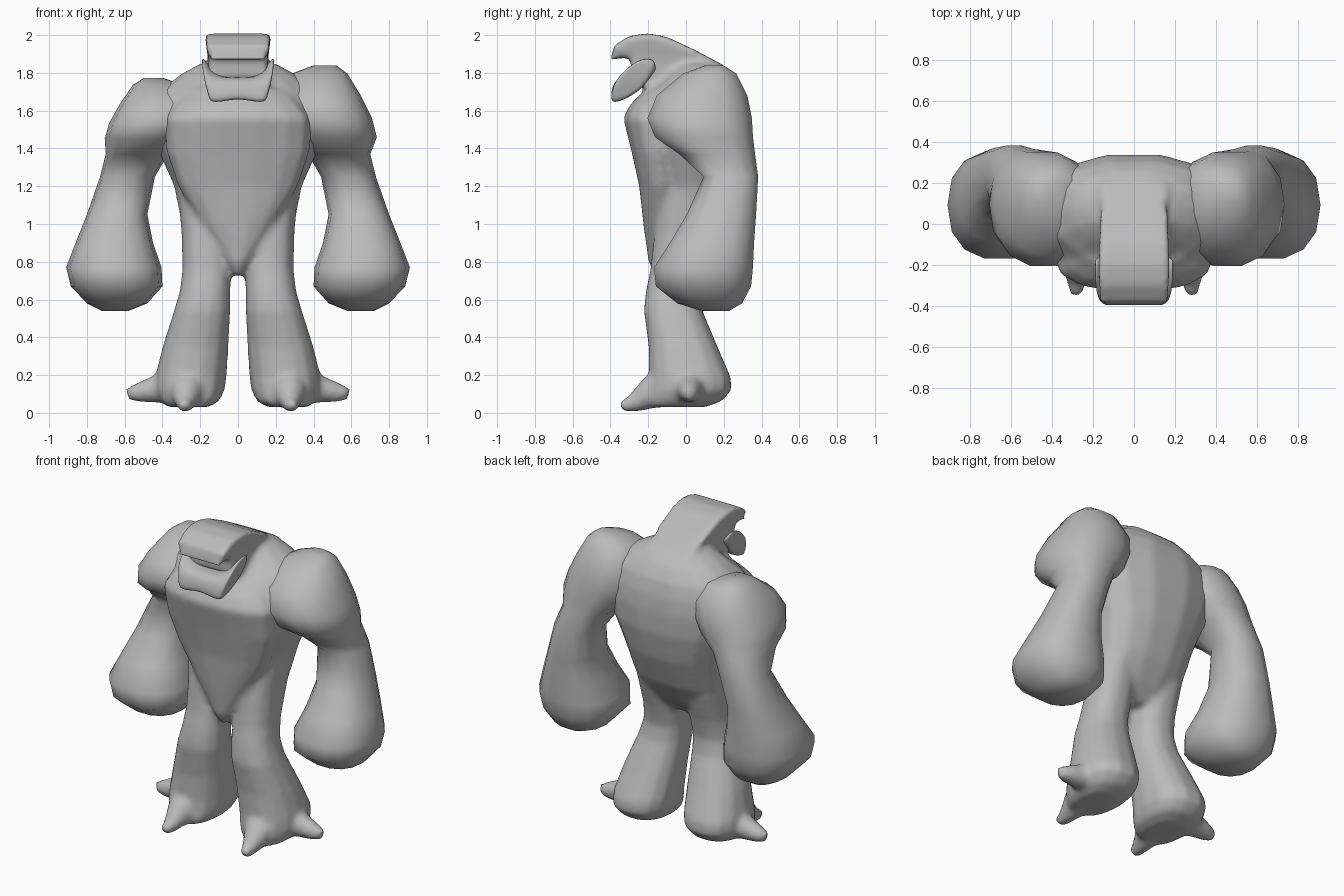
import bpy, bmesh, math
from mathutils import Vector

if "Cube" in bpy.data.objects:
    bpy.data.objects.remove(bpy.data.objects["Cube"])

stone = bpy.data.materials.new("stone_grey")
stone.use_nodes = True
GREY = (0.5, 0.5, 0.5, 1)
stone.diffuse_color = GREY
stone.node_tree.nodes["Principled BSDF"].inputs["Base Color"].default_value = GREY


def loft(bm, rings):
    """Skin a list of equal-length closed rings and cap both ends."""
    rows = [[bm.verts.new(p) for p in ring] for ring in rings]
    n = len(rows[0])
    for a, b in zip(rows, rows[1:]):
        for i in range(n):
            j = (i + 1) % n
            bm.faces.new((a[i], a[j], b[j], b[i]))
    bm.faces.new(rows[0][::-1])
    bm.faces.new(rows[-1])


def oval(x0, x1, y0, y1, z, sides=14, power=0.85):
    """Horizontal rounded ring filling the given extents."""
    def bend(v):
        return math.copysign(abs(v) ** power, v)
    ring = []
    for i in range(sides):
        a = math.tau * i / sides
        ring.append(((x0 + x1) / 2 + bend(math.cos(a)) * (x1 - x0) / 2,
                     (y0 + y1) / 2 + bend(math.sin(a)) * (y1 - y0) / 2, z))
    return ring


def claw(bm, stations):
    """Tapered toe along a path of (point, radius)."""
    axis = (Vector(stations[-1][0]) - Vector(stations[0][0])).normalized()
    side = axis.cross(Vector((0, 0, 1))).normalized()
    up = side.cross(axis)
    rings = []
    for point, r in stations:
        angles = [math.tau * i / 10 for i in range(10)]
        rings.append([Vector(point) + r * (math.cos(a) * side + math.sin(a) * up) for a in angles])
    loft(bm, rings)


def finish(bm, name):
    bmesh.ops.recalc_face_normals(bm, faces=bm.faces[:])
    mesh = bpy.data.meshes.new(name)
    bm.to_mesh(mesh)
    bm.free()
    mesh.materials.append(stone)
    for p in mesh.polygons:
        p.use_smooth = True
    ob = bpy.data.objects.new(name, mesh)
    bpy.context.collection.objects.link(ob)
    return ob


# Body: torso, chest wedge, legs, toes and head fused into one skin
body = bmesh.new()

# Torso rings: half width, front, back, height
torso = [(.20, -.10, .05, .77), (.27, -.13, .13, .86), (.30, -.14, .22, 1.0),
         (.34, -.17, .30, 1.2), (.42, -.22, .34, 1.38), (.47, -.27, .345, 1.52),
         (.46, -.25, .335, 1.62), (.41, -.19, .31, 1.71), (.31, -.11, .26, 1.79),
         (.20, -.05, .19, 1.85)]
loft(body, [oval(-w, w, f, b, z) for w, f, b, z in torso])

# Chest wedge tapering to a point between the legs
chest = [(.02, -.17, -.05, .73), (.07, -.20, 0, .80), (.19, -.225, 0, .98),
         (.32, -.25, 0, 1.2), (.38, -.29, 0, 1.38), (.39, -.335, 0, 1.56),
         (.34, -.30, 0, 1.63), (.25, -.21, 0, 1.72)]
loft(body, [oval(-w, w, f, b, z) for w, f, b, z in chest])

# Leg rings: inner, outer, front, back, height
leg = [(.12, .32, -.12, .18, 1.2), (.04, .30, -.17, .16, .95), (.035, .295, -.19, .10, .76),
       (.04, .31, -.215, .075, .64), (.04, .34, -.225, .09, .54), (.05, .40, -.20, .17, .35),
       (.06, .44, -.20, .24, .19), (.07, .44, -.21, .245, .12), (.10, .41, -.22, .19, .06),
       (.16, .37, -.20, .10, .03)]
for s in (1, -1):
    loft(body, [oval(s * i, s * o, f, b, z) for i, o, f, b, z in leg])
    claw(body, [((s * .26, -.08, .15), .12), ((s * .275, -.20, .10), .085),
                ((s * .28, -.28, .05), .05), ((s * .285, -.345, .03), .03)])
    claw(body, [((s * .36, .02, .14), .09), ((s * .46, .02, .12), .07),
                ((s * .54, .02, .105), .05), ((s * .59, .02, .10), .03)])

# Head: side profile with overhanging brow, extruded across
profile = [(.24, 1.78), (.20, 1.84), (.05, 1.92), (-.10, 1.99), (-.20, 2.01), (-.30, 1.995),
           (-.38, 1.945), (-.40, 1.87), (-.29, 1.885), (-.29, 1.78), (-.22, 1.72),
           (-.05, 1.62), (.15, 1.62)]


def head_width(z):
    return .155 + .02 * min(1, max(0, (z - 1.88) / .1))


loft(body, [[(s * head_width(z), y, z) for y, z in profile] for s in (-1, 1)])
body_ob = finish(body, "body")
fuse = body_ob.modifiers.new("fuse", "REMESH")
fuse.mode = "VOXEL"
fuse.voxel_size = 0.018
fuse.use_smooth_shade = True
soften = body_ob.modifiers.new("soften", "SMOOTH")
soften.factor = 0.5
soften.iterations = 7

# Arm rings: inner, outer, front, back, height
arm = [(.40, .52, .10, .20, 1.84), (.28, .58, -.02, .27, 1.795), (.20, .65, -.16, .33, 1.68),
       (.20, .71, -.21, .355, 1.56), (.25, .735, -.17, .36, 1.46), (.37, .70, -.04, .37, 1.37),
       (.44, .73, .09, .385, 1.25), (.48, .80, .00, .375, 1.05), (.45, .86, -.09, .365, .90),
       (.405, .91, -.175, .36, .77), (.40, .885, -.165, .35, .67), (.48, .80, -.05, .30, .58),
       (.58, .72, .08, .23, .54)]


def build_arm(name, s, lift, spread):
    """One arm; lift and spread adjust the shoulder above the armpit."""
    bm = bmesh.new()
    rings = []
    for i, o, f, b, z in arm:
        if z > 1.4:
            z = 1.4 + (z - 1.4) * lift
            o *= spread
        rings.append(oval(s * i, s * o, f, b, z))
    loft(bm, rings)
    finish(bm, name)


build_arm("left_arm", 1, 1.0, 1.0)
build_arm("right_arm", -1, .85, .96)

# Jaw: side profile swept across, dipping at the middle of the lip
jaw = bmesh.new()
lip = [(-.37, 1.775), (-.28, 1.87), (-.19, 1.90), (-.145, 1.87)]
chin = [(-.19, 1.77), (-.25, 1.70), (-.33, 1.655), (-.40, 1.635), (-.395, 1.70)]
sections = []
for x, shrink in ((-.195, .8), (-.185, 1), (-.12, 1), (0, 1), (.12, 1), (.185, 1), (.195, .8)):
    middle = abs(x) < .15
    ring = []
    for k, (y, z) in enumerate(lip + chin):
        if middle and k < len(lip):
            z = min(z, 1.775)
        elif x == 0:
            z += .02
        y, z = -.28 + (y + .28) * shrink, 1.77 + (z - 1.77) * shrink
        ring.append((x * (1 - max(0, 1.82 - z) * 1.3), y, z))
    sections.append(ring)
loft(jaw, sections)
jaw_ob = finish(jaw, "jaw")
round_off = jaw_ob.modifiers.new("round_off", "SUBSURF")
round_off.levels = round_off.render_levels = 2
